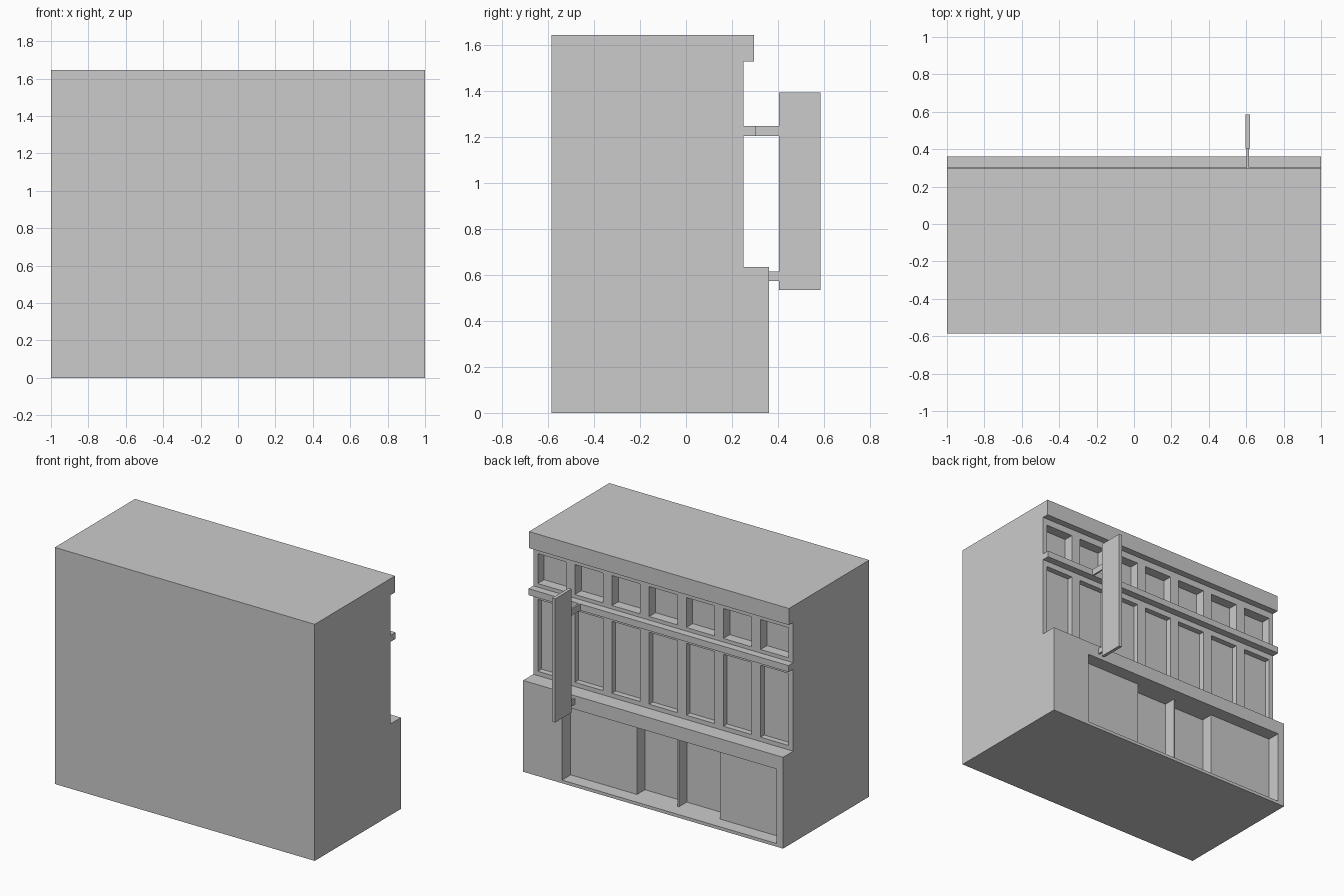
import bpy, bmesh
from mathutils import Vector

if "Cube" in bpy.data.objects:
    bpy.data.objects.remove(bpy.data.objects["Cube"])


def finish(bm, name):
    bmesh.ops.recalc_face_normals(bm, faces=bm.faces)
    mesh = bpy.data.meshes.new(name)
    bm.to_mesh(mesh)
    bm.free()
    obj = bpy.data.objects.new(name, mesh)
    bpy.context.collection.objects.link(obj)
    return obj


def add_prism(bm, points, offset):
    """Extrude a closed outline of 3D points along offset."""
    face = bm.faces.new([bm.verts.new(p) for p in points])
    moved = bmesh.ops.extrude_face_region(bm, geom=[face], use_keep_orig=True)["geom"]
    verts = [v for v in moved if isinstance(v, bmesh.types.BMVert)]
    bmesh.ops.translate(bm, verts=verts, vec=Vector(offset))


def add_box(bm, x0, x1, y0, y1, z0, z1):
    add_prism(bm, [(x0, y0, z0), (x1, y0, z0), (x1, y1, z0), (x0, y1, z0)], (0, 0, z1 - z0))


def box(name, *limits):
    bm = bmesh.new()
    add_box(bm, *limits)
    return finish(bm, name)


# Building shell: side profile (y, z) with shopfront step and cornice
WALL, SHOP = 0.25, 0.362
profile = [(-0.585, 0), (SHOP, 0), (SHOP, 0.635), (WALL, 0.635),
           (WALL, 1.53), (0.297, 1.53), (0.297, 1.645), (-0.585, 1.645)]
bm = bmesh.new()
add_prism(bm, [(-1, y, z) for y, z in profile], (2, 0, 0))
building = finish(bm, "building_shell")

# Cutter: seven bays of tall windows and small upper windows
bm = bmesh.new()
for i in range(7):
    x = (i - 3) * 2 / 7
    add_box(bm, x - 0.108, x + 0.108, WALL - 0.04, 0.5, 0.665, 1.165)
    add_box(bm, x - 0.108, x + 0.108, WALL - 0.07, 0.5, 1.275, 1.483)

# Cutter: shopfront recess with a deeper entrance in the middle
plan = [(-0.95, 0.5), (-0.95, 0.267), (-0.447, 0.267), (-0.447, 0.18),
        (0.19, 0.18), (0.19, 0.267), (0.70, 0.267), (0.70, 0.5)]
add_prism(bm, [(x, y, 0.022) for x, y in plan], (0, 0, 0.518))
cutter = finish(bm, "opening_cutter")
cutter.hide_render = True

cut = building.modifiers.new("openings", "BOOLEAN")
cut.operation = "DIFFERENCE"
cut.solver = "EXACT"
cut.object = cutter
bpy.context.view_layer.objects.active = building
bpy.ops.object.modifier_apply(modifier=cut.name)
bpy.data.objects.remove(cutter)

# Divider inside the entrance recess
box("entrance_divider", -0.132, -0.122, 0.175, 0.267, 0.02, 0.542)

# Ledge between the window rows
box("window_ledge", -1, 1, 0.24, 0.302, 1.205, 1.25)

# Projecting sign blade and its two brackets
box("sign_blade", 0.597, 0.62, 0.405, 0.585, 0.535, 1.395)
box("upper_sign_bracket", 0.602, 0.614, 0.295, 0.41, 1.205, 1.25)
box("lower_sign_bracket", 0.602, 0.614, 0.355, 0.41, 0.575, 0.615)
